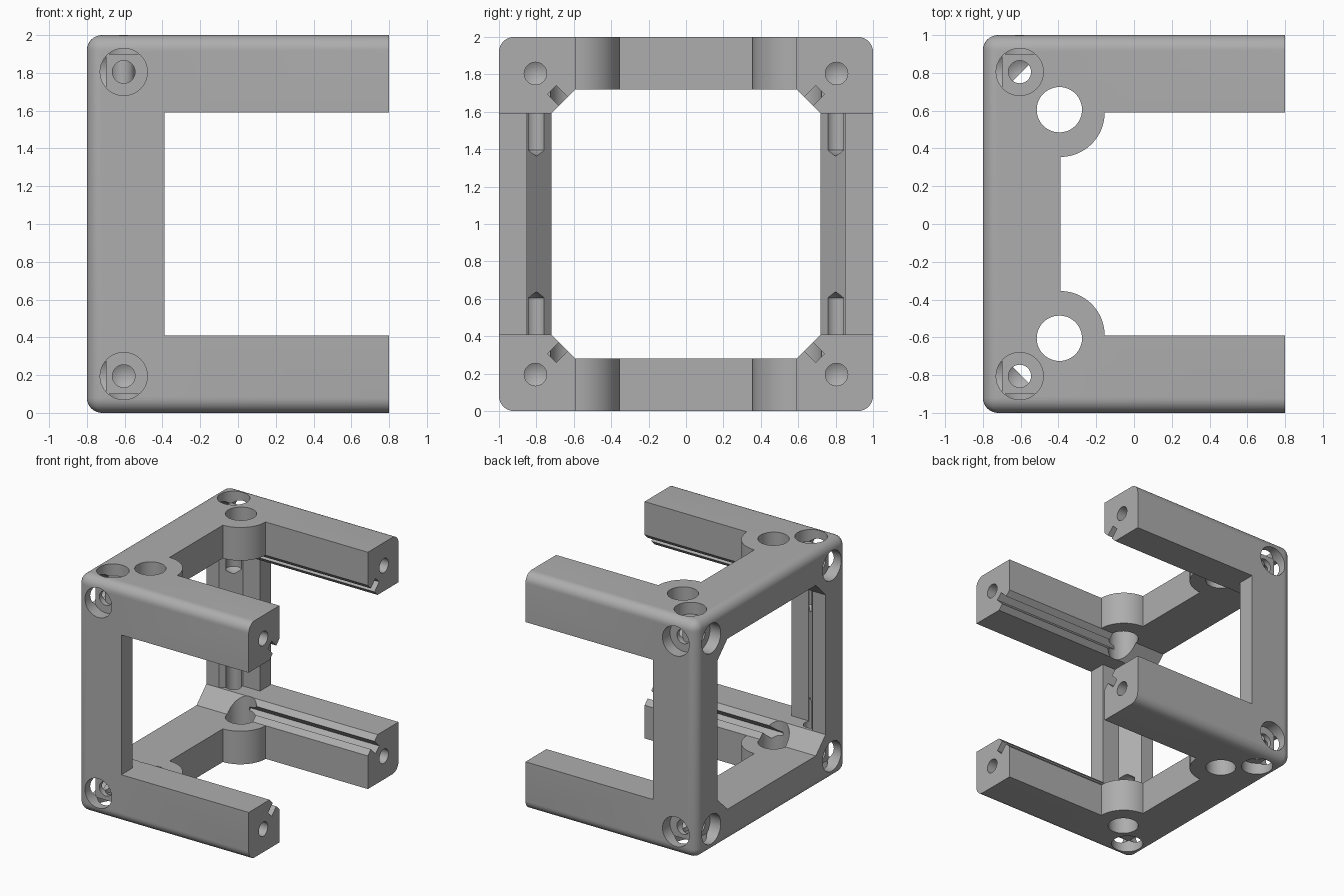
import bpy, bmesh, math
from mathutils import Vector, Matrix

if "Cube" in bpy.data.objects:
    bpy.data.objects.remove(bpy.data.objects["Cube"])

grey = bpy.data.materials.new("plain grey")
grey.use_nodes = True
colour = (0.42, 0.42, 0.42, 1)
grey.diffuse_color = colour
grey.node_tree.nodes["Principled BSDF"].inputs["Base Color"].default_value = colour

BAR = 0.41        # width of a bar on the outside faces
WALL = 0.28       # thickness of the corners of the inner window
INSET = 0.195     # distance of screw axes from the outside faces
IN_X = -0.8 + BAR
IN_Y = 1 - BAR


def finish(name, bm):
    bmesh.ops.recalc_face_normals(bm, faces=bm.faces)
    mesh = bpy.data.meshes.new(name)
    bm.to_mesh(mesh)
    bm.free()
    obj = bpy.data.objects.new(name, mesh)
    bpy.context.collection.objects.link(obj)
    return obj


def prism(name, profile, low, high, axis="Z"):
    """Extrude a 2D profile: (x, y) along Z, (y, z) along X, (x, z) along Y."""
    place = {"Z": lambda a, b, c: (a, b, c),
             "X": lambda a, b, c: (c, a, b),
             "Y": lambda a, b, c: (a, c, b)}[axis]
    bm = bmesh.new()
    face = bm.faces.new([bm.verts.new(place(a, b, low)) for a, b in profile])
    moved = bmesh.ops.extrude_face_region(bm, geom=[face])["geom"]
    bmesh.ops.translate(bm, vec=place(0, 0, high - low),
                        verts=[v for v in moved if isinstance(v, bmesh.types.BMVert)])
    return finish(name, bm)


def lathe(name, profile, origin, direction, sides=40):
    """Solid of revolution from (radius, depth) pairs, ending in a point."""
    turn = Vector((0, 0, 1)).rotation_difference(Vector(direction)).to_matrix()
    bm = bmesh.new()

    def point(r, d, i):
        t = math.tau * i / sides
        return bm.verts.new(turn @ Vector((r * math.cos(t), r * math.sin(t), d)) + Vector(origin))

    rings = [[point(r, d, i) for i in range(sides)] for r, d in profile[:-1]]
    tip = point(0, profile[-1][1], 0)
    bm.faces.new(rings[0])
    for a, b in zip(rings, rings[1:]):
        for i in range(sides):
            j = (i + 1) % sides
            bm.faces.new((a[i], a[j], b[j], b[i]))
    for i in range(sides):
        bm.faces.new((rings[-1][i], rings[-1][(i + 1) % sides], tip))
    return finish(name, bm)


# Rounded outer block, left sharp on the open +x end
bm = bmesh.new()
bmesh.ops.create_cube(bm, size=2, matrix=Matrix.Translation((0, 0, 1)) @ Matrix.Diagonal((0.8, 1, 1, 1)))
round_edges = [e for e in bm.edges if not all(v.co.x > 0 for v in e.verts)]
bmesh.ops.bevel(bm, geom=round_edges, offset=0.08, offset_type="OFFSET",
                segments=8, profile=0.5, affect="EDGES")
frame = finish("corner_frame", bm)


def cut(cutter):
    mod = frame.modifiers.new("cut", "BOOLEAN")
    mod.operation = "DIFFERENCE"
    mod.solver = "EXACT"
    mod.object = cutter
    bpy.context.view_layer.objects.active = frame
    bpy.ops.object.modifier_apply(modifier=mod.name)
    bpy.data.objects.remove(cutter)


# Octagonal tunnel along x
w, c = 1 - WALL, IN_Y
octagon = [(w, -c), (w, c), (c, w), (-c, w), (-w, c), (-w, -c), (-c, -w), (c, -w)]
cut(prism("tunnel", [(y, z + 1) for y, z in octagon], -1, 1, "X"))

# Opening through front and back
cut(prism("front_opening", [(IN_X, BAR), (1, BAR), (1, 2 - BAR), (IN_X, 2 - BAR)], -2, 2, "Y"))

# Opening through top and bottom, leaving quarter-round bosses in its corners
boss = 0.235
arc = [(IN_X + boss * math.cos(t), IN_Y - boss * math.sin(t))
       for t in (math.pi / 2 * i / 16 for i in range(17))]
upper = [(1, IN_Y)] + arc
cut(prism("top_opening", upper + [(x, -y) for x, y in reversed(upper)], -1, 3))

# Recess with a slanted face on each post
for s in (-1, 1):
    recess = [(-0.3, 0.85), (-0.55, 0.85), (-0.70, 0.70), (-0.3, 0.70)]
    cut(prism("post_recess", [(x, s * y) for x, y in recess], BAR, 2 - BAR))

# Details at the four bar ends
screw = [(0.125, -0.05), (0.125, 0.1), (0.06, 0.1), (0.06, 0.605), (0, 0.64)]
end_hole = [(0.06, -0.05), (0.06, 0.2), (0, 0.235)]
for sy in (-1, 1):
    # Large hole through each boss, top and bottom together
    ring = [(-0.395 + 0.12 * math.cos(math.tau * i / 48),
             sy * 0.605 + 0.12 * math.sin(math.tau * i / 48)) for i in range(48)]
    cut(prism("boss_hole", ring, -1, 3))
    for sz in (-1, 1):
        y, z = sy * (1 - INSET), 1 + sz * (1 - INSET)
        x = -0.8 + INSET
        cut(lathe("screw_side", screw, (-0.8, y, z), (1, 0, 0)))
        cut(lathe("screw_front", screw, (x, sy, z), (0, -sy, 0)))
        cut(lathe("screw_top", screw, (x, y, 1 + sz), (0, 0, -sz)))
        cut(lathe("end_hole", end_hole, (0.8, y, z), (-1, 0, 0)))
        # Slot along the chamfer of each bar
        mid, half, deep = (w + c) / 2, 0.024, 0.062
        slot = [(mid - half - 0.03, mid + half - 0.03), (mid + half - 0.03, mid - half - 0.03),
                (mid + half + deep, mid - half + deep), (mid - half + deep, mid + half + deep)]
        cut(prism("bar_slot", [(sy * a, 1 + sz * b) for a, b in slot], -0.4, 1, "X"))

# Finish: one colour, smooth rounds with sharp edges
frame.data.materials.clear()
frame.data.materials.append(grey)
for face in frame.data.polygons:
    face.material_index = 0
bpy.ops.object.select_all(action="DESELECT")
frame.select_set(True)
bpy.context.view_layer.objects.active = frame
bpy.ops.object.shade_smooth_by_angle(angle=math.radians(25))
